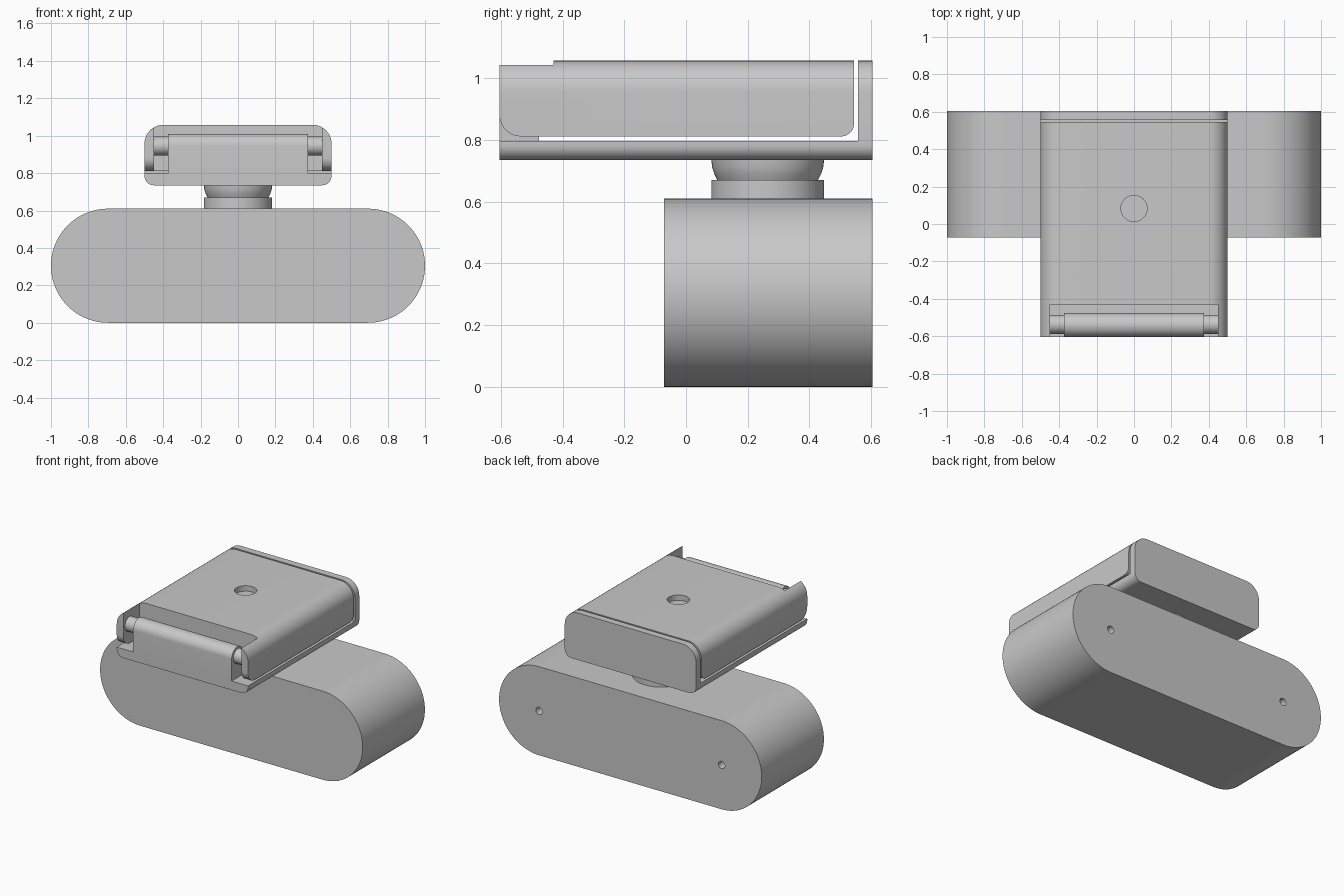
import bpy, bmesh, math
from mathutils import Vector

if "Cube" in bpy.data.objects:
    bpy.data.objects.remove(bpy.data.objects["Cube"])

grey = bpy.data.materials.new("light grey")
grey.diffuse_color = (0.58, 0.58, 0.58, 1)
grey.use_nodes = True
grey.node_tree.nodes["Principled BSDF"].inputs["Base Color"].default_value = grey.diffuse_color


def rrect(a0, a1, b0, b1, radii, n=10):
    """Rounded rectangle; radii go bottom-left, bottom-right, top-right, top-left."""
    pts = []
    corners = [(a0, b0, 1, 1), (a1, b0, -1, 1), (a1, b1, -1, -1), (a0, b1, 1, -1)]
    for k, ((a, b, sa, sb), r) in enumerate(zip(corners, radii)):
        if r == 0:
            pts.append((a, b))
            continue
        for i in range(n + 1):
            t = math.pi + (k + i / n) * math.pi / 2
            pts.append((a + sa * r + r * math.cos(t), b + sb * r + r * math.sin(t)))
    return pts


def circle(a, b, r):
    return rrect(a - r, a + r, b - r, b + r, [r] * 4)


def prism(name, pts, axis, lo, hi):
    """Extrude a 2D profile along an axis (profile uses the other two axes in order)."""
    bm = bmesh.new()

    def place(p, t):
        return {'x': Vector((t, p[0], p[1])), 'y': Vector((p[0], t, p[1])),
                'z': Vector((p[0], p[1], t))}[axis]
    clean = [p for i, p in enumerate(pts) if math.dist(p, pts[i - 1]) > 1e-5]
    low = [bm.verts.new(place(p, lo)) for p in clean]
    high = [bm.verts.new(place(p, hi)) for p in clean]
    bm.faces.new(low)
    bm.faces.new(high)
    for i in range(len(clean)):
        bm.faces.new((low[i - 1], low[i], high[i], high[i - 1]))
    bmesh.ops.recalc_face_normals(bm, faces=bm.faces)
    return finish(name, bm)


def lathe(name, pts, cx, cy, n=64):
    """Revolve a (radius, z) profile around a vertical axis."""
    bm = bmesh.new()
    rings = [[bm.verts.new((cx + r * math.cos(2 * math.pi * i / n),
                            cy + r * math.sin(2 * math.pi * i / n), z))
              for i in range(n)] for r, z in pts]
    for a, b in zip(rings, rings[1:]):
        for i in range(n):
            bm.faces.new((a[i - 1], a[i], b[i], b[i - 1]))
    bm.faces.new(rings[0])
    bm.faces.new(rings[-1])
    bmesh.ops.recalc_face_normals(bm, faces=bm.faces)
    return finish(name, bm)


def finish(name, bm):
    me = bpy.data.meshes.new(name)
    bm.to_mesh(me)
    bm.free()
    me.materials.append(grey)
    ob = bpy.data.objects.new(name, me)
    bpy.context.collection.objects.link(ob)
    return ob


def activate(ob):
    bpy.ops.object.select_all(action='DESELECT')
    ob.select_set(True)
    bpy.context.view_layer.objects.active = ob


def boolean(ob, tool, op='DIFFERENCE'):
    activate(ob)
    m = ob.modifiers.new("cut", 'BOOLEAN')
    m.operation = op
    m.solver = 'EXACT'
    m.object = tool
    bpy.ops.object.modifier_apply(modifier=m.name)
    bpy.data.objects.remove(tool)


# camera body: capsule outline with two screw holes in the back
body = prism("camera_body", rrect(-1, 1, 0, 0.61, [0.305] * 4, 24), 'y', -0.072, 0.605)
for s in (-1, 1):
    boolean(body, prism("screw_cutter", circle(s * 0.695, 0.305, 0.025), 'y', 0.55, 0.7))

# swivel neck: collar and ball seat
collar = prism("neck_collar", rrect(-0.183, 0.183, 0.082, 0.448, [0.183] * 4, 16), 'z', 0.605, 0.67)
seat = lathe("neck_ball", [(0.163, 0.67), (0.173, 0.69), (0.18, 0.712), (0.183, 0.737)], 0, 0.265)

# clip base: thin plate with an upright back wall
clip = prism("clip_base", rrect(-0.5, 0.5, 0.735, 1.058, [0.05, 0.05, 0.1, 0.1]), 'y', -0.605, 0.605)
boolean(clip, prism("clip_cutter", rrect(-1, 1, 0.797, 1.3, [0] * 4), 'y', -0.8, 0.557))

# hinge knuckle rising from the plate, with its pin
knuckle = prism("hinge_knuckle", rrect(-0.605, -0.477, 0.797, 1.01, [0, 0, 0.064, 0.064]), 'x', -0.375, 0.375)
pins = [prism("hinge_pin", circle(-0.537, 0.945, 0.05), 'x', min(s * 0.37, s * 0.455), max(s * 0.37, s * 0.455))
        for s in (-1, 1)]

# clamp block: rounded top edges, rounded lower ends, hinge notch and mounting hole
block = prism("clamp_block", rrect(-0.5, 0.5, 0.812, 1.058, [0, 0, 0.1, 0.1]), 'y', -0.605, 0.545)
boolean(block, prism("side_profile", rrect(-0.605, 0.545, 0.812, 1.2, [0.07, 0.042, 0, 0]), 'x', -0.6, 0.6), 'INTERSECT')
boolean(block, prism("notch_cutter", rrect(-0.45, 0.45, 0.7, 1.2, [0] * 4), 'y', -0.7, -0.43))
boolean(block, prism("hole_cutter", circle(0, 0.083, 0.07), 'z', 1.02, 1.2))

for ob in [body, collar, seat, clip, knuckle, block] + pins:
    activate(ob)
    bpy.ops.object.shade_smooth_by_angle(angle=math.radians(30))
